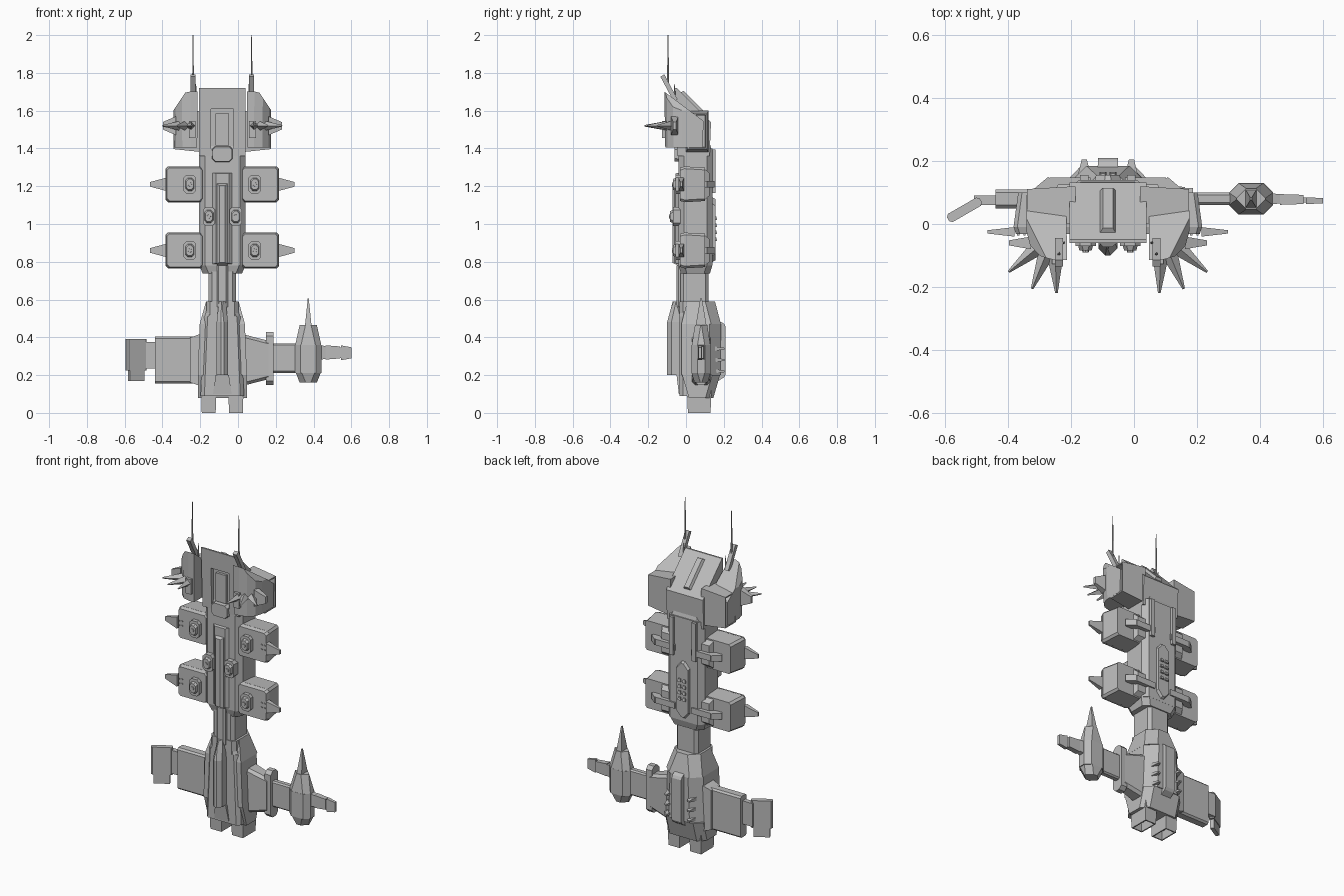
import bpy, bmesh
from math import radians, sin, cos
from mathutils import Vector, Matrix

if "Cube" in bpy.data.objects:
    bpy.data.objects.remove(bpy.data.objects["Cube"])

# The body is built around x = 0 and shifted, since the two arms differ in length
SHIFT = Vector((-.083, 0, 0))
SIDES = {"left": Vector((1, 0, 0)), "right": Vector((-1, 0, 0)), "back": Vector((0, 1, 0)),
         "front": Vector((0, -1, 0)), "top": Vector((0, 0, 1)), "bottom": Vector((0, 0, -1))}

grey = bpy.data.materials.new("hull_grey")
grey.use_nodes = True
grey.diffuse_color = (.5, .5, .5, 1)
grey.node_tree.nodes["Principled BSDF"].inputs["Base Color"].default_value = grey.diffuse_color


def along_x(m):
    return abs(m.x) < .1


def along_y(m):
    return abs(m.y) < .1


def upright(m):
    return abs(m.z) < .1


def rear_upright(m):
    return upright(m) and m.y > 0


def outer_front(m):
    return upright(m) and m.x > 0 > m.y


def finish(name, bm, mirror):
    """Turn the mesh into an object, with a twin on the other side if asked."""
    if mirror:
        twin = bmesh.ops.duplicate(bm, geom=bm.verts[:] + bm.edges[:] + bm.faces[:])["geom"]
        for v in twin:
            if isinstance(v, bmesh.types.BMVert):
                v.co.x = -v.co.x
    bmesh.ops.translate(bm, verts=bm.verts[:], vec=SHIFT)
    bmesh.ops.recalc_face_normals(bm, faces=bm.faces[:])
    mesh = bpy.data.meshes.new(name)
    bm.to_mesh(mesh)
    bm.free()
    mesh.materials.append(grey)
    ob = bpy.data.objects.new(name, mesh)
    bpy.context.collection.objects.link(ob)
    return ob


def block(name, at, size, bevel=0, where=upright, rounds=1, hollow=None,
          cuts=(), turn=None, mirror=False, **tapers):
    """Box with tapered sides, chamfered edges, an open side, plane cuts and a turn."""
    bm = bmesh.new()
    bmesh.ops.create_cube(bm, size=2)
    picked = [e for e in bm.edges if bevel and where((e.verts[0].co + e.verts[1].co) / 2)]
    corners = {v: v.co.copy() for v in bm.verts}
    for v, corner in corners.items():
        v.co = Vector(c * s / 2 for c, s in zip(corner, size))
        for side, scale in tapers.items():
            if corner.dot(SIDES[side]) > 0:
                scales = scale if isinstance(scale, tuple) else [1 if n else scale for n in SIDES[side]]
                v.co = Vector(c * s for c, s in zip(v.co, scales))
    if picked:
        bmesh.ops.bevel(bm, geom=picked, offset=bevel, segments=rounds, profile=.5, affect="EDGES")
    bm.normal_update()
    if hollow:
        mouth = max(bm.faces, key=lambda f: f.normal.dot(SIDES[hollow]))
        bmesh.ops.inset_individual(bm, faces=[mouth], thickness=.01)
        bmesh.ops.inset_individual(bm, faces=[mouth], thickness=.004, depth=-.05)
    if turn:
        axis, degrees = turn
        bmesh.ops.rotate(bm, verts=bm.verts[:], matrix=Matrix.Rotation(radians(degrees), 3, axis))
    bmesh.ops.translate(bm, verts=bm.verts[:], vec=at)
    for point, normal in cuts:
        cut = bmesh.ops.bisect_plane(bm, geom=bm.verts[:] + bm.edges[:] + bm.faces[:],
                                     plane_co=point, plane_no=normal, clear_outer=True)
        rim = [e for e in cut["geom_cut"] if isinstance(e, bmesh.types.BMEdge)]
        bmesh.ops.holes_fill(bm, edges=rim, sides=0)
    return finish(name, bm, mirror)


def spike(name, start, end, base, tip=.002, sides=4):
    start, end = Vector(start), Vector(end)
    bm = bmesh.new()
    bmesh.ops.create_cone(bm, cap_ends=True, segments=sides, radius1=base, radius2=tip,
                          depth=(end - start).length)
    aim = (end - start).to_track_quat("Z", "Y").to_matrix()
    bmesh.ops.rotate(bm, verts=bm.verts[:], matrix=aim)
    bmesh.ops.translate(bm, verts=bm.verts[:], vec=(start + end) / 2)
    return finish(name, bm, mirror=True)


def turret(x, y, z):
    block("turret_base", (x, y, z), (.065, .04, .1), .015, along_y, mirror=True)
    block("turret_cap", (x, y - .02, z), (.055, .03, .08), .012, along_y, front=.7, mirror=True)
    spike("turret_muzzle", (x, y, z), (x, y - .04, z), .014, .01, sides=8)


# Head block with sloping rear and a front recess
head = block("head", (0, .04, 1.54), (.245, .2, .36), bottom=(1, .85, 1),
             cuts=[((0, -.05, 1.72), (0, 1, 1))])
cutter = block("head_recess_cutter", (0, -.1, 1.5), (.12, .14, .22))
recess = head.modifiers.new("recess", "BOOLEAN")
recess.object = cutter
bpy.context.view_layer.objects.active = head
bpy.ops.object.modifier_apply(modifier=recess.name)
bpy.data.objects.remove(cutter)
block("recess_panel", (0, -.03, 1.5), (.07, .03, .17))
block("head_chin", (0, -.03, 1.37), (.12, .06, .09), .015, along_y, front=.85)
block("head_rear_ridge", (0, .04, 1.63), (.065, .2, .03), turn=("X", -45), top=(.5, .9, 1))

# Rounded pods and open intakes beside the head
block("head_pod", (.195, -.01, 1.56), (.13, .21, .31), .09, outer_front, rounds=3, bottom=.95,
      cuts=[((0, -.1, 1.69), (0, 3, 4)), ((.26, 0, 1.6), (3, 0, 2))], mirror=True)
block("head_side_intake", (.18, .06, 1.49), (.155, .12, .22), left=.85, hollow="left", mirror=True)
for angle in (40, 68, 92):
    out = Vector((cos(radians(angle)), -sin(radians(angle)), 0))
    hub = Vector((.17, -.03, 1.52))
    spike("pod_spike", hub + out * .07, hub + out * .19, .026, .004)
block("pod_fin", (.28, -.06, 1.52), (.07, .04, .1), left=.4, mirror=True)
block("pod_spike_mount", (.16, -.11, 1.5), (.035, .035, .09), mirror=True)

# Antennas
block("antenna_foot", (.155, -.09, 1.72), (.026, .024, .15), turn=("X", 28), mirror=True)
spike("antenna", (.155, -.095, 1.72), (.155, -.095, 2), .006, sides=6)
spike("short_antenna", (.14, -.06, 1.64), (.14, -.06, 1.74), .005, sides=6)

# Torso with stepped front ridge
block("torso", (0, .05, 1.09), (.245, .18, .62), .03)
block("torso_skirt", (0, .05, .76), (.245, .18, .045), .03, bottom=.85)
block("torso_collar", (0, .05, 1.41), (.24, .17, .03), .03, top=.9)
block("ridge_base", (0, -.03, 1.03), (.11, .05, .5), .015, front=(.9, 1, .95))
block("ridge", (0, -.04, 1), (.06, .065, .48), .012, front=(.9, 1, .85))

# Torso rear: long bars and a pointed plate with louvres
block("rear_bar", (.075, .14, 1.28), (.027, .03, .23), mirror=True)
block("rear_plate", (0, .14, .97), (.085, .03, .36), .03, along_y, back=.9)
for row in range(4):
    block("rear_louvre", (.016, .155, .92 + row * .037), (.022, .02, .018), top=.6, mirror=True)

# Two pairs of wings, each with spike, strap, studs and turret
for z in (.86, 1.21):
    block("wing", (.2, .045, z), (.2, .11, .19), .012, along_y, back=(.85, 1, .93), mirror=True)
    block("wing_front", (.2, -.02, z), (.2, .025, .19), .012, along_y, front=.92, mirror=True)
    block("wing_root", (.12, .11, z), (.11, .03, .17), back=.7, mirror=True)
    block("wing_spike", (.34, -.025, z), (.085, .03, .07), left=.35, mirror=True)
    block("wing_strap", (.12, .13, z), (.13, .035, .036), mirror=True)
    block("wing_strap_end", (.2, .115, z), (.06, .04, .036), turn=("Z", -40), mirror=True)
    turret(.172, -.035, z)
    for dx in (0, .02):
        for dz in (-.012, .015):
            block("wing_stud", (.265 + dx, -.032, z + dz), (.007, .01, .007), mirror=True)
turret(.071, -.05, 1.04)

# Waist
block("waist", (0, .045, .67), (.146, .15, .2), .018)
block("waist_pillar", (0, -.03, .67), (.058, .04, .22), .01)

# Lower hull in stacked tiers, with keel, spine and vents at the rear
block("hull_foot", (0, .08, .14), (.26, .2, .12), .04, rear_upright, bottom=(1, .65, 1))
block("hull_middle", (0, .08, .335), (.26, .21, .27), .06, rear_upright, top=(.92, 1, 1))
block("hull_top", (0, .08, .53), (.24, .21, .12), .05, rear_upright, top=(.72, .7, 1))
block("hull_neck", (0, .04, .55), (.17, .15, .08), .02)
block("hull_front", (0, 0, .3), (.23, .07, .42), .02, top=(.85, 1, 1))
block("hull_front_top", (0, 0, .545), (.19, .07, .08), .02, top=.75)
block("keel", (0, -.05, .34), (.06, .1, .28), .022)
block("keel_top", (0, -.05, .535), (.06, .1, .11), .022, top=(.6, .4, 1))
block("keel_foot", (0, -.02, .15), (.07, .06, .1), bottom=(1.4, .6, 1))
block("rear_spine", (0, .15, .33), (.07, .12, .42), .01, along_x, back=(.9, 1, .65))
for z in (.22, .28, .34):
    block("rear_vent_fin", (.075, .165, z), (.055, .08, .03), back=.3, mirror=True)
block("exhaust_nozzle", (.072, .07, .06), (.08, .13, .12), bottom=.92, hollow="bottom", mirror=True)

# Right arm: slab, elbow and angled hand plate
block("right_shoulder", (-.14, .08, .28), (.06, .1, .28), right=.85)
block("right_arm", (-.24, .08, .28), (.235, .06, .25), .01, along_x)
block("right_elbow", (-.375, .075, .305), (.1, .03, .14))
block("right_hand", (-.456, .045, .308), (.12, .03, .165), .008, turn=("Z", 30))
block("right_hand_tip", (-.456, .045, .2), (.09, .022, .06), turn=("Z", 30))

# Left arm: shoulder, ring, bar, bladed pod and muzzle
block("left_shoulder", (.18, .08, .28), (.13, .1, .27), .015, along_x, left=.75)
block("left_ring", (.25, .08, .288), (.04, .07, .28), .02, along_x)
block("left_arm_bar", (.33, .08, .29), (.14, .04, .155), .008, along_x)
block("blade_pod", (.455, .08, .285), (.14, .1, .15), .03)
block("blade_pod_foot", (.455, .08, .185), (.13, .1, .05), .03, bottom=.7)
block("blade_pod_top", (.455, .08, .41), (.14, .1, .11), .03, top=.65)
block("pod_blade", (.455, .08, .53), (.036, .06, .15), top=.15)
block("muzzle_root", (.53, .08, .32), (.06, .04, .09), left=.65)
block("muzzle_barrel", (.585, .078, .32), (.075, .034, .075), left=.85)
block("muzzle_neck", (.63, .076, .318), (.03, .015, .055))
block("muzzle_tip", (.656, .074, .318), (.054, .022, .078), left=.75)
